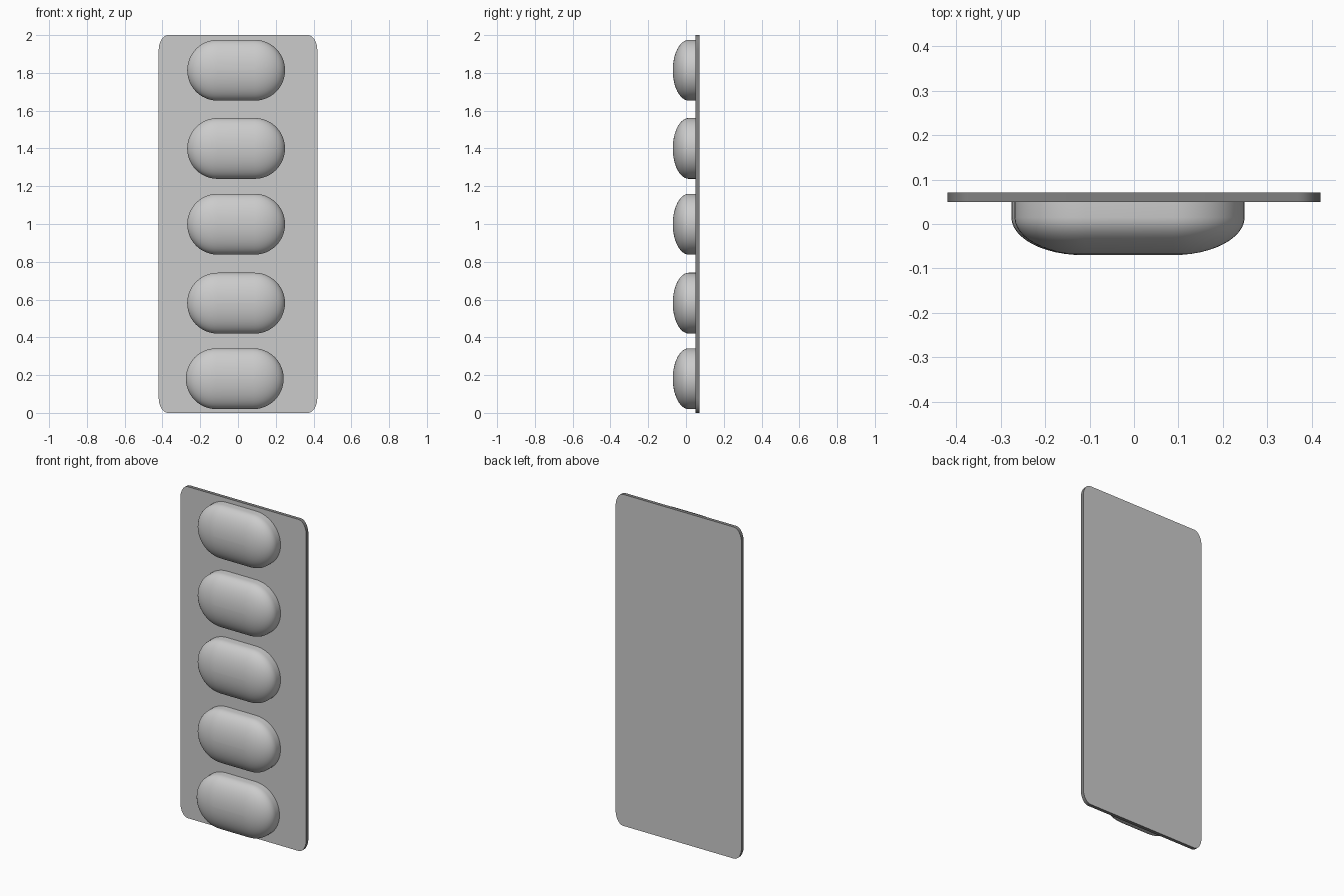
import bpy, bmesh
from math import sin, cos, pi

cube = bpy.data.objects.get("Cube")
if cube:
    bpy.data.objects.remove(cube, do_unlink=True)


def flat_material(name, value):
    mat = bpy.data.materials.new(name)
    mat.use_nodes = True
    colour = (value, value, value, 1)
    mat.diffuse_color = colour
    mat.node_tree.nodes["Principled BSDF"].inputs["Base Color"].default_value = colour
    return mat


grey = flat_material("plain_grey", 0.6)
rim_grey = flat_material("rim_grey", 0.22)


def rounded_outline(half_x, half_z, rx, rz, steps):
    """Rectangle with elliptical corners, as (x, z) points."""
    points = []
    for corner, (sx, sz) in enumerate([(1, 1), (-1, 1), (-1, -1), (1, -1)]):
        for i in range(steps + 1):
            a = (corner + i / steps) * pi / 2
            points.append((sx * (half_x - rx) + rx * cos(a),
                           sz * (half_z - rz) + rz * sin(a)))
    return points


def loft(name, rings, location, wall_material):
    """Skin a list of (y, outline) rings and close both ends in grey."""
    bm = bmesh.new()
    loops = [[bm.verts.new((x, y, z)) for x, z in outline] for y, outline in rings]
    n = len(loops[0])
    for a, b in zip(loops, loops[1:]):
        for i in range(n):
            j = (i + 1) % n
            bm.faces.new((a[i], a[j], b[j], b[i])).material_index = 1
    bm.faces.new(loops[0])
    bm.faces.new(loops[-1])
    bmesh.ops.remove_doubles(bm, verts=bm.verts, dist=0.0001)
    bmesh.ops.recalc_face_normals(bm, faces=bm.faces)
    mesh = bpy.data.meshes.new(name)
    bm.to_mesh(mesh)
    bm.free()
    mesh.materials.append(grey)
    mesh.materials.append(wall_material)
    obj = bpy.data.objects.new(name, mesh)
    bpy.context.collection.objects.link(obj)
    obj.location = location
    bpy.ops.object.select_all(action='DESELECT')
    bpy.context.view_layer.objects.active = obj
    obj.select_set(True)
    bpy.ops.object.shade_smooth_by_angle(angle=pi / 6)


# Thin backing sheet with a darker rim
sheet_outline = rounded_outline(0.42, 1.0, 0.05, 0.08, 8)
loft("backing_sheet", [(0.05, sheet_outline), (0.071, sheet_outline)], (0, 0, 1), rim_grey)

# Five capsule blisters: short straight wall, then a squashed dome
radius, straight, steps = 0.161, 0.098, 12
wall_end, depth = 0.015, 0.085
blister_rings = [(0.052, rounded_outline(straight + radius, radius, radius, radius, 12))]
for k in range(steps + 1):
    a = k / steps * pi / 2
    r = max(radius * cos(a), 0.002)
    blister_rings.append((wall_end - depth * sin(a),
                          rounded_outline(straight + r, r, r, r, 12)))

centres = [(-0.017, 0.181), (-0.01, 0.581), (-0.01, 0.999), (-0.01, 1.4), (-0.01, 1.814)]
for i, (x, z) in enumerate(centres):
    loft(f"blister_{i + 1}", blister_rings, (x, 0, z), grey)
